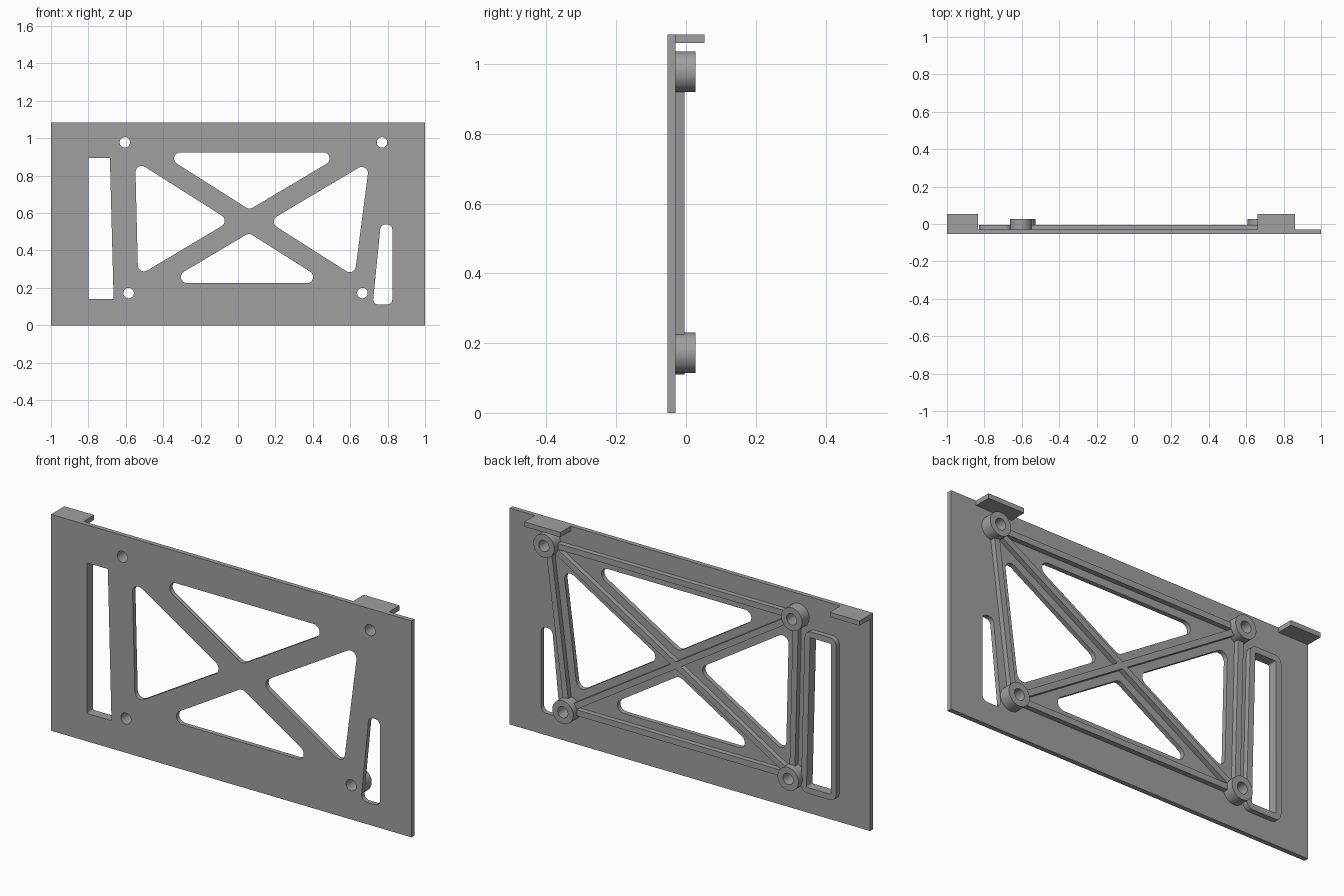
import bpy, bmesh, math
from mathutils import Vector

if "Cube" in bpy.data.objects:
    bpy.data.objects.remove(bpy.data.objects["Cube"])

grey = bpy.data.materials.new("plain grey")
grey.use_nodes = True
colour = (0.35, 0.35, 0.35, 1)
grey.diffuse_color = colour
grey.node_tree.nodes["Principled BSDF"].inputs["Base Color"].default_value = colour

FRONT, BACK = -0.053, -0.03   # plate faces
RIB_TOP, BOSS_TOP = -0.005, 0.027
HEIGHT = 1.085


def circle(centre, r, n=40):
    return [(centre[0] + r * math.cos(2 * math.pi * i / n),
             centre[1] + r * math.sin(2 * math.pi * i / n)) for i in range(n)]


def rounded(points, inset=0, r=0.0, steps=7):
    """Inset a counter-clockwise convex outline, then fillet its corners."""
    pts = [Vector(p) for p in points]
    n = len(pts)
    moved = []
    for i in range(n):
        a = (pts[i] - pts[i - 1]).normalized()
        b = (pts[(i + 1) % n] - pts[i]).normalized()
        na, nb = Vector((-a.y, a.x)), Vector((-b.y, b.x))
        moved.append(pts[i] + (na + nb) * inset / (1 + na.dot(nb)))
    if r == 0:
        return [tuple(p) for p in moved]
    out = []
    for i in range(n):
        p = moved[i]
        a = (p - moved[i - 1]).normalized()
        b = (moved[(i + 1) % n] - p).normalized()
        turn = a.angle(b)
        start = p - a * r * math.tan(turn / 2)
        centre = start + Vector((-a.y, a.x)) * r
        angle = math.atan2(start.y - centre.y, start.x - centre.x)
        for k in range(steps + 1):
            t = angle + turn * k / steps
            out.append((centre.x + r * math.cos(t), centre.y + r * math.sin(t)))
    return out


def box(x0, x1, z0, z1):
    return [(x0, z0), (x1, z0), (x1, z1), (x0, z1)]


def extrude(name, loops, y0, y1):
    """Extrude x-z outlines (outer first, then holes) from y0 to y1."""
    curve = bpy.data.curves.new(name, "CURVE")
    curve.dimensions = "2D"
    curve.fill_mode = "BOTH"
    curve.extrude = (y1 - y0) / 2
    for loop in loops:
        spline = curve.splines.new("POLY")
        spline.points.add(len(loop) - 1)
        for point, (x, z) in zip(spline.points, loop):
            point.co = (x, z, 0, 1)
        spline.use_cyclic_u = True
    obj = bpy.data.objects.new(name, curve)
    bpy.context.collection.objects.link(obj)
    obj.rotation_euler.x = math.pi / 2
    obj.location.y = (y0 + y1) / 2
    bpy.ops.object.select_all(action="DESELECT")
    obj.select_set(True)
    bpy.context.view_layer.objects.active = obj
    bpy.ops.object.convert(target="MESH")
    obj = bpy.context.view_layer.objects.active
    bm = bmesh.new()
    bm.from_mesh(obj.data)
    bmesh.ops.remove_doubles(bm, verts=bm.verts, dist=1e-5)
    bmesh.ops.recalc_face_normals(bm, faces=bm.faces)
    bm.to_mesh(obj.data)
    bm.free()
    obj.data.materials.clear()
    obj.data.materials.append(grey)
    bpy.ops.object.shade_smooth_by_angle(angle=math.radians(30))
    return obj


# Mounting points, counter-clockwise from lower right side, and their crossing
corners = [Vector(c) for c in ((-0.585, 0.172), (0.665, 0.172),
                               (0.77, 0.978), (-0.605, 0.978))]
crossing = Vector((0.06, 0.556))
names = ["lower_right", "lower_left", "upper_left", "upper_right"]

# Plate with triangular windows, slots and screw holes
wide_slot = [(-0.8, 0.14), (-0.665, 0.14), (-0.685, 0.895), (-0.8, 0.895)]
narrow_slot = [(0.72, 0.11), (0.825, 0.11), (0.825, 0.54), (0.763, 0.54)]
windows = [rounded([corners[i], corners[(i + 1) % 4], crossing], 0.053, 0.033)
           for i in range(4)]
holes = [circle(c, 0.028) for c in corners]
slots = [rounded(wide_slot, 0, 0.006), rounded(narrow_slot, 0, 0.028)]
extrude("plate", [box(-1, 1, 0, HEIGHT)] + windows + holes + slots, FRONT, BACK)

# Raised rim round the wide slot
extrude("slot_rim", [rounded(wide_slot, -0.03, 0.036), slots[0]], BACK, RIB_TOP)

# Screw bosses
for name, c, hole in zip(names, corners, holes):
    extrude("boss_" + name, [circle(c, 0.058), hole], BACK, BOSS_TOP)

# Stiffening ribs along the frame and both diagonals
pairs = [(0, 1), (1, 2), (2, 3), (3, 0), (0, 2), (1, 3)]
for name, (i, j) in zip(["bottom", "left", "top", "right", "rising", "falling"], pairs):
    d = (corners[j] - corners[i]).normalized()
    side = Vector((-d.y, d.x)) * 0.015
    a, b = corners[i] + d * 0.045, corners[j] - d * 0.045
    extrude("rib_" + name, [[a - side, b - side, b + side, a + side]], BACK, RIB_TOP)

# Hanging tabs on the top edge
for name, x0, x1 in (("right", -1, -0.835), ("left", 0.66, 0.86)):
    extrude("tab_" + name, [box(x0, x1, HEIGHT - 0.024, HEIGHT)], BACK, -FRONT)
